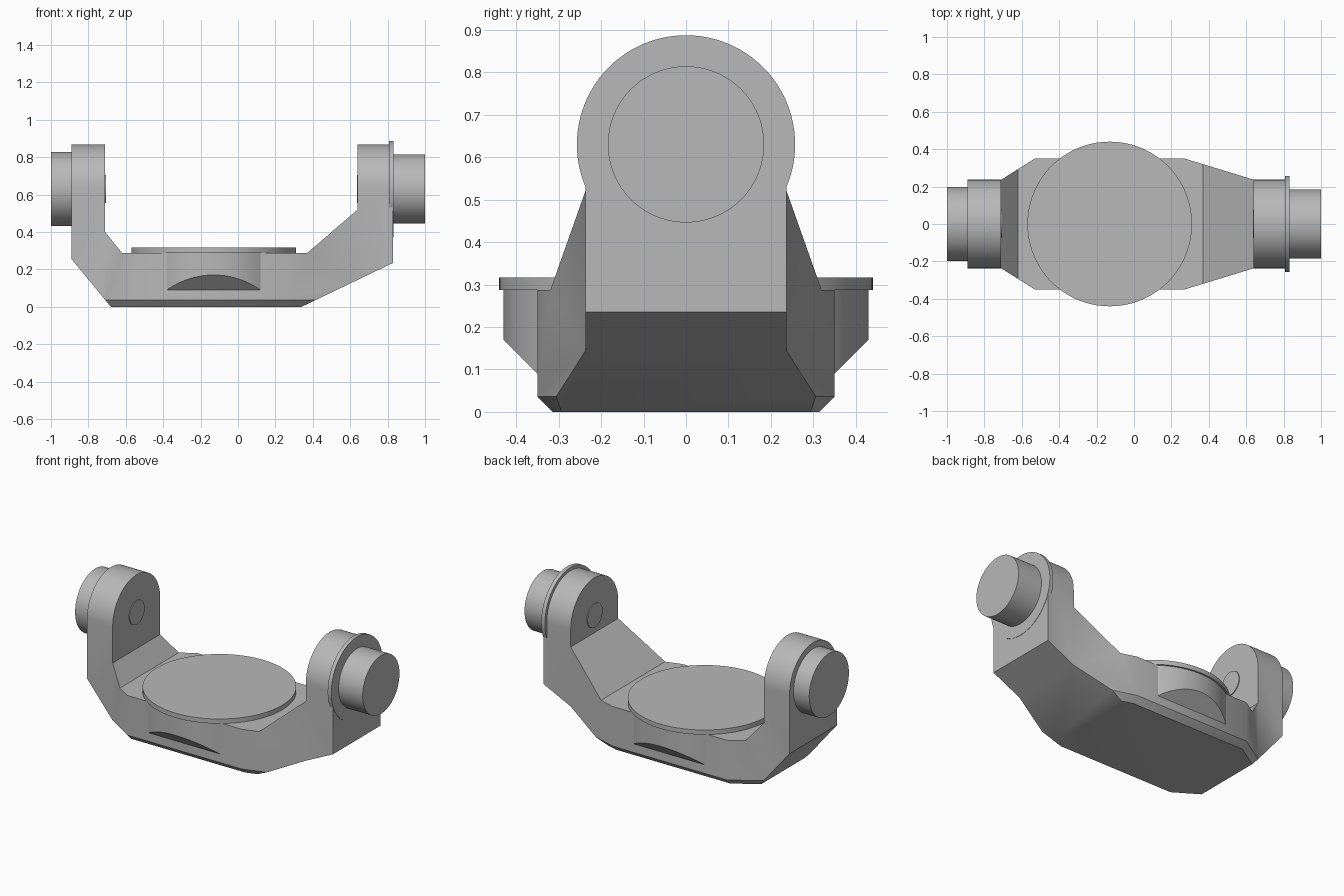
import bpy, bmesh
from math import sin, cos, pi, radians
from mathutils import Matrix, Vector

if "Cube" in bpy.data.objects:
    bpy.data.objects.remove(bpy.data.objects["Cube"], do_unlink=True)

grey = bpy.data.materials.new("plain grey")
grey.use_nodes = True
COLOUR = (0.48, 0.48, 0.48, 1)
grey.diffuse_color = COLOUR
grey.node_tree.nodes["Principled BSDF"].inputs["Base Color"].default_value = COLOUR

AXIS_Z = 0.63      # height of the pivot axis
EAR = 0.237        # half width of the arms
DISC_X = -0.13     # centre of the turntable


def finish(name, bm):
    bmesh.ops.recalc_face_normals(bm, faces=bm.faces)
    mesh = bpy.data.meshes.new(name)
    bm.to_mesh(mesh)
    bm.free()
    mesh.materials.append(grey)
    ob = bpy.data.objects.new(name, mesh)
    bpy.context.scene.collection.objects.link(ob)
    return ob


def loft(name, *rings):
    """Solid through matching rings of points."""
    bm = bmesh.new()
    rows = [[bm.verts.new(p) for p in ring] for ring in rings]
    n = len(rows[0])
    for a, b in zip(rows, rows[1:]):
        for i in range(n):
            j = (i + 1) % n
            bm.faces.new((a[i], a[j], b[j], b[i]))
    bm.faces.new(rows[0])
    bm.faces.new(rows[-1])
    return finish(name, bm)


def cylinder(name, axis, centre, radius, lo, hi, segments=96):
    bm = bmesh.new()
    bmesh.ops.create_cone(bm, cap_ends=True, segments=segments, radius1=radius,
                          radius2=radius, depth=hi - lo)
    mid = (lo + hi) / 2
    if axis == "x":
        m = Matrix.Translation((mid, *centre)) @ Matrix.Rotation(pi / 2, 4, "Y")
    else:
        m = Matrix.Translation((*centre, mid))
    bmesh.ops.transform(bm, matrix=m, verts=bm.verts)
    return finish(name, bm)


def intersect(ob, *tools):
    """Keep only what all solids share, then drop the helpers."""
    for tool in tools:
        tool.hide_render = True
        mod = ob.modifiers.new("cut", "BOOLEAN")
        mod.operation, mod.solver, mod.object = "INTERSECT", "EXACT", tool
    bpy.context.view_layer.update()
    graph = bpy.context.evaluated_depsgraph_get()
    mesh = bpy.data.meshes.new_from_object(ob.evaluated_get(graph))
    ob.modifiers.clear()
    ob.data = mesh
    for tool in tools:
        bpy.data.objects.remove(tool, do_unlink=True)


# Yoke: front profile, plan outline and rounded end profile combined
front = [(-0.89, 1), (-0.89, 0.255), (-0.68, 0), (0.34, 0), (0.83, 0.235), (0.83, 1),
         (0.64, 1), (0.64, 0.52), (0.37, 0.287), (-0.62, 0.287), (-0.71, 0.4), (-0.71, 1)]
yoke = loft("yoke", *[[(x, y, z) for x, z in front] for y in (-0.6, 0.6)])

half = [(-1.1, EAR), (-0.71, EAR), (-0.53, 0.35), (0.27, 0.35), (0.64, EAR), (1.1, EAR)]


def plan_ring(z, inset):
    side = [(x, y - inset, z) for x, y in half]
    return side + [(x, -y, z) for x, y, z in reversed(side)]


plan = loft("plan_helper", plan_ring(-0.035, 0.07), plan_ring(0.036, 0), plan_ring(1.2, 0))

arc = [(EAR * cos(a), AXIS_Z + EAR * sin(a)) for a in [pi * i / 48 for i in range(49)]]
end = [(-0.7, 0.6), (-0.7, -0.2), (0.7, -0.2), (0.7, 0.6)] + arc
arch = loft("arch_helper", *[[(x, y, z) for y, z in end] for x in (-1.3, 1.3)])
intersect(yoke, plan, arch)

# Boss under the turntable, with sloped undersides front and back
boss = cylinder("turntable_boss", "z", (DISC_X, 0), 0.43, 0.05, 0.295, 128)
block = [(-0.5, 0.4), (-0.5, 0.24), (-0.35, 0.09), (0.35, 0.09), (0.5, 0.24), (0.5, 0.4)]
intersect(boss, loft("block_helper", *[[(x, y, z) for y, z in block]
                                       for x in (DISC_X - 0.25, DISC_X + 0.25)]))

pivot = (0, AXIS_Z)
parts = [
    yoke, boss,
    cylinder("turntable_disc", "z", (DISC_X, 0), 0.44, 0.287, 0.316, 128),
    # Pivot pins, flange and inner caps
    cylinder("right_pin", "x", pivot, 0.198, -1.0, -0.87),
    cylinder("left_pin", "x", pivot, 0.184, 0.8, 1.0),
    cylinder("left_flange", "x", pivot, 0.257, 0.807, 0.832),
    cylinder("right_inner_cap", "x", pivot, 0.075, -0.73, -0.705),
    cylinder("left_inner_cap", "x", pivot, 0.075, 0.635, 0.66),
]

bpy.ops.object.select_all(action="DESELECT")
for ob in parts:
    ob.select_set(True)
bpy.context.view_layer.objects.active = yoke
bpy.ops.object.shade_smooth_by_angle(angle=radians(38))
